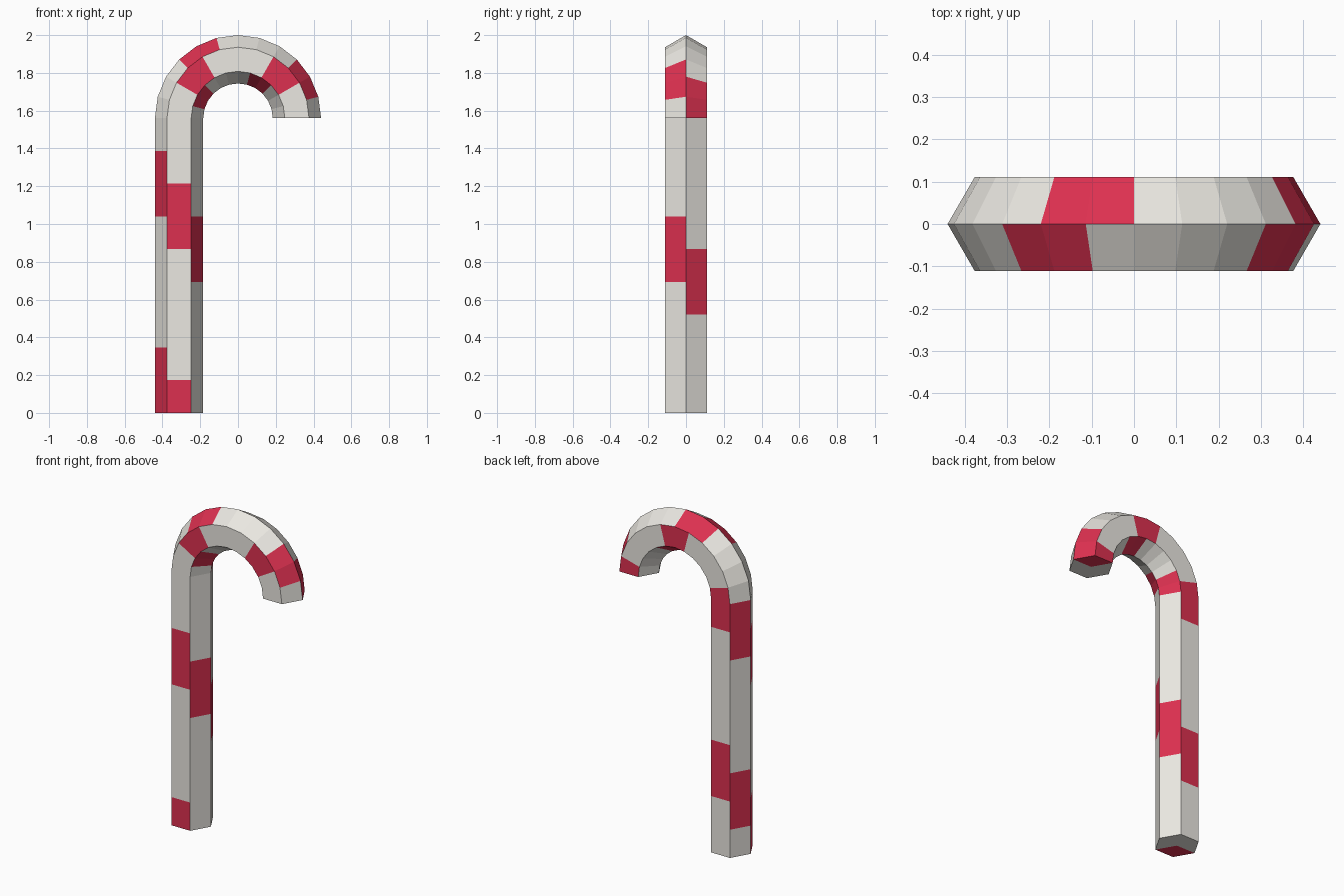
import bpy, bmesh
from math import sin, cos, pi

if "Cube" in bpy.data.objects:
    bpy.data.objects.remove(bpy.data.objects["Cube"])

SIDES, SHAFT_SEGS, BEND_SEGS = 6, 9, 12
R, BEND_R, BEND_Z = 0.128, 0.312, 1.56


def material(name, color):
    m = bpy.data.materials.new(name)
    m.diffuse_color = color
    m.use_nodes = True
    m.node_tree.nodes["Principled BSDF"].inputs["Base Color"].default_value = m.diffuse_color
    return m


def ring(bm, cx, cz, tilt):
    """Hexagon ring plus its centre; tilt swings the outward axis around the hook."""
    ox, oz = -cos(tilt), sin(tilt)
    pts = []
    for k in range(SIDES):
        a = k * 2 * pi / SIDES
        d = R * cos(a)
        pts.append(bm.verts.new((cx + d * ox, -R * sin(a), cz + d * oz)))
    return pts


# Centre path: straight shaft, then half-circle hook
path = [(-BEND_R, BEND_Z * i / SHAFT_SEGS, 0.0) for i in range(SHAFT_SEGS)]
for i in range(BEND_SEGS + 1):
    t = pi * i / BEND_SEGS
    path.append((-BEND_R * cos(t), BEND_Z + BEND_R * sin(t), t))

bm = bmesh.new()
rings = [ring(bm, *p) for p in path]


def paint(face, seg, side):
    # Spiral stripe: two segments red out of every six, shifted per side
    face.material_index = 1 if (seg + side) % 6 < 2 else 0


# Striped walls
for i in range(len(rings) - 1):
    for k in range(SIDES):
        n = (k + 1) % SIDES
        a, b = rings[i], rings[i + 1]
        paint(bm.faces.new((a[k], a[n], b[n], b[k])), i, k)

# End caps as fans continuing the stripe colours
for i, seg in ((0, 0), (len(rings) - 1, len(rings) - 2)):
    c = bm.verts.new((path[i][0], 0, path[i][1]))
    for k in range(SIDES):
        paint(bm.faces.new((rings[i][k], rings[i][(k + 1) % SIDES], c)), seg, k)

bmesh.ops.recalc_face_normals(bm, faces=bm.faces)
mesh = bpy.data.meshes.new("striped_cane")
bm.to_mesh(mesh)
bm.free()
mesh.materials.append(material("white_sugar", (0.83, 0.81, 0.76, 1)))
mesh.materials.append(material("red_stripe", (0.72, 0.03, 0.08, 1)))
cane = bpy.data.objects.new("striped_cane", mesh)
bpy.context.collection.objects.link(cane)
